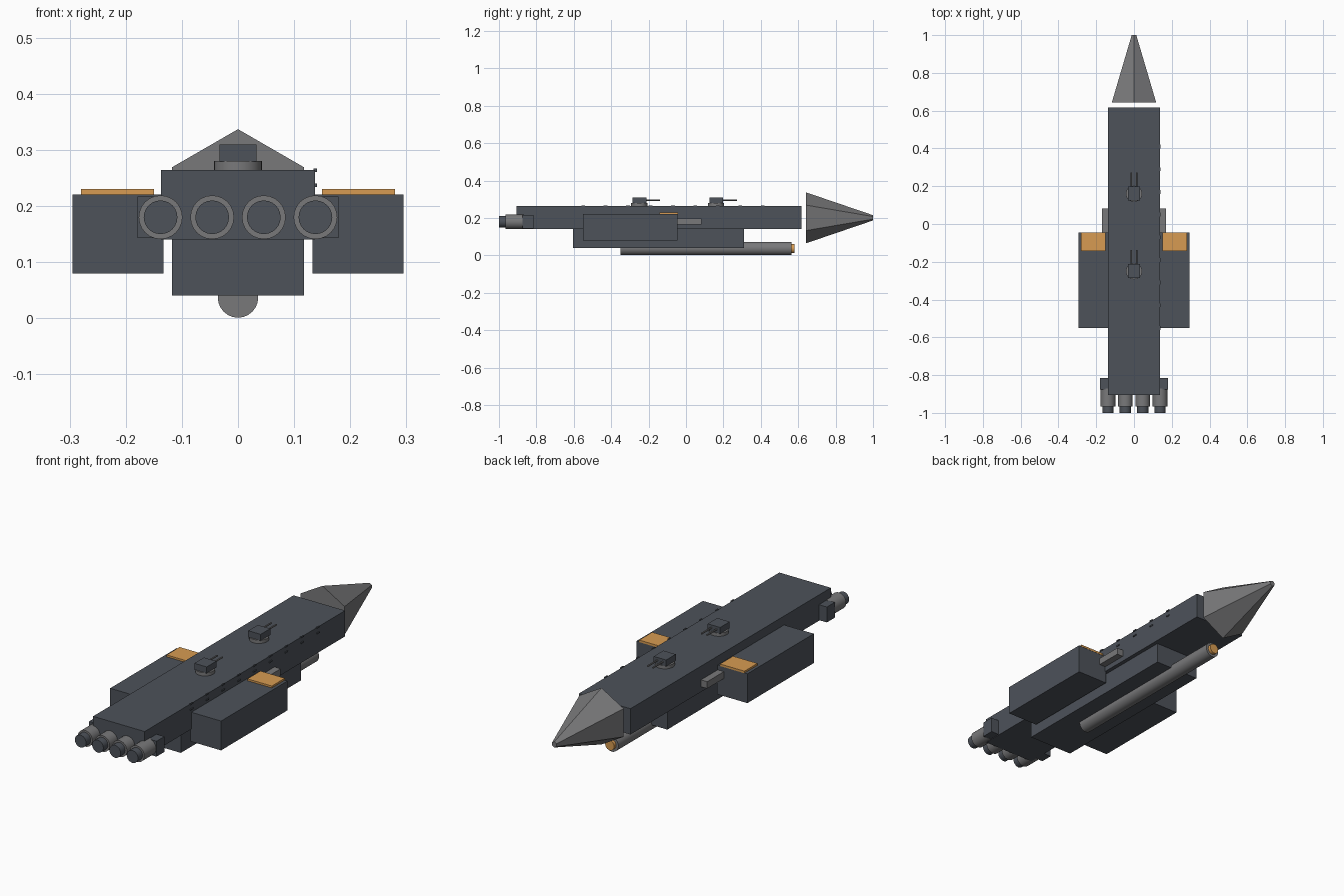
import bpy, math

if "Cube" in bpy.data.objects:
    bpy.data.objects.remove(bpy.data.objects["Cube"])


def material(name, rgb):
    m = bpy.data.materials.new(name)
    m.diffuse_color = (*rgb, 1)
    m.use_nodes = True
    m.node_tree.nodes["Principled BSDF"].inputs["Base Color"].default_value = m.diffuse_color
    return m


SLATE = material("slate hull", (0.075, 0.085, 0.102))
GREY = material("mid grey", (0.19, 0.19, 0.195))
ORANGE = material("amber", (0.68, 0.33, 0.085))


def box(name, x, y, z, mat):
    """Box from (min, max) ranges on each axis."""
    r = (x, y, z)
    bpy.ops.mesh.primitive_cube_add(size=1, location=[(a + b) / 2 for a, b in r])
    o = bpy.context.object
    o.name = name
    o.scale = [b - a for a, b in r]
    bpy.ops.object.transform_apply(location=False, rotation=False, scale=True)
    o.data.materials.append(mat)
    return o


def rod(name, x, z, y0, y1, r0, r1, mat, sides=24, smooth=True):
    """Cylinder or cone lying along y, radius r0 at y0 and r1 at y1."""
    bpy.ops.mesh.primitive_cone_add(vertices=sides, radius1=r0, radius2=r1, depth=y1 - y0,
                                    location=(x, (y0 + y1) / 2, z),
                                    rotation=(-math.pi / 2, 0, 0))
    o = bpy.context.object
    o.name = name
    o.data.materials.append(mat)
    if smooth:
        bpy.ops.object.shade_smooth_by_angle(angle=math.radians(35))
    return o


# Main hull, belly block and engine mount
box("hull", (-0.137, 0.137), (-0.905, 0.618), (0.14, 0.264), SLATE)
box("belly", (-0.118, 0.118), (-0.603, 0.31), (0.041, 0.141), SLATE)
box("engine_mount", (-0.179, 0.179), (-0.875, -0.815), (0.143, 0.217), SLATE)

# Six-sided nose
rod("nose", 0, 0.201, 0.642, 1.0, 0.136, 0.014, GREY, sides=6, smooth=False)

# Long gun under the belly
rod("belly_gun", 0, 0.037, -0.35, 0.565, 0.036, 0.036, GREY)
rod("belly_gun_muzzle", 0, 0.037, 0.56, 0.58, 0.024, 0.024, ORANGE)

# Side pods with landing decks and front sponsons
for s, side in ((-1, "left"), (1, "right")):
    def span(a, b):
        return tuple(sorted((s * a, s * b)))
    box("pod_" + side, span(0.133, 0.295), (-0.55, -0.045), (0.08, 0.221), SLATE)
    box("deck_" + side, span(0.15, 0.28), (-0.143, -0.044), (0.22, 0.23), ORANGE)
    box("sponson_" + side, span(0.12, 0.17), (-0.05, 0.082), (0.165, 0.198), GREY)

# Four engines with dark nozzles
for i in range(4):
    x = -0.138 + i * 0.092
    rod("engine_%d" % i, x, 0.18, -0.965, -0.87, 0.039, 0.039, GREY)
    rod("nozzle_%d" % i, x, 0.18, -1.0, -0.96, 0.030, 0.030, SLATE)

# Twin-barrel turrets on the top deck
for i, y in enumerate((-0.25, 0.16)):
    bpy.ops.mesh.primitive_cylinder_add(vertices=24, radius=0.043, depth=0.018,
                                        location=(0, y, 0.271))
    base = bpy.context.object
    base.name = "turret_base_%d" % i
    base.data.materials.append(GREY)
    bpy.ops.object.shade_smooth_by_angle(angle=math.radians(35))
    box("turret_%d" % i, (-0.033, 0.033), (y - 0.035, y + 0.038), (0.279, 0.31), SLATE)
    for x in (-0.014, 0.014):
        rod("barrel_%d" % i, x, 0.296, y + 0.035, y + 0.112, 0.004, 0.004, GREY, sides=8)

# Small fittings along the right edge of the hull
for i in range(9):
    y = -0.55 + i * 0.12
    for z in (0.237, 0.264):
        box("edge_fitting", (0.135, 0.141), (y - 0.01, y + 0.01), (z - 0.003, z + 0.003), SLATE)
